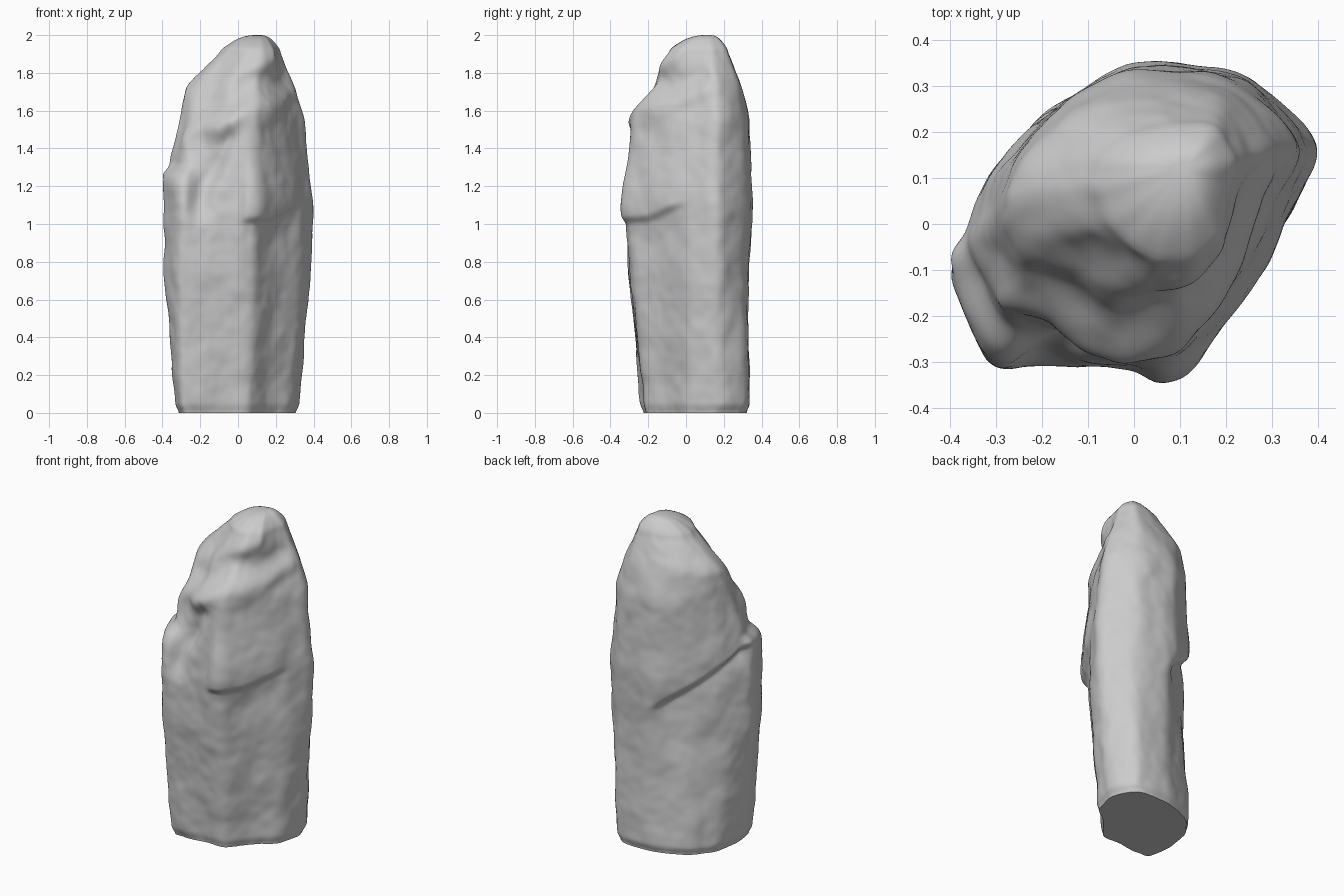
import bpy, bmesh, math
from mathutils import Vector, noise

if "Cube" in bpy.data.objects:
    bpy.data.objects.remove(bpy.data.objects["Cube"])

# Cross-sections, 12 matching corners each, running left -> front -> right -> back
SECTIONS = [
    (0.00, [(-.325, -.11), (-.30, -.23), (-.20, -.23), (-.08, -.215), (.06, -.22), (.15, -.09),
            (.28, .01), (.325, .18), (.25, .33), (.02, .33), (-.195, .25), (-.30, .12)]),
    (0.70, [(-.395, -.10), (-.32, -.285), (-.20, -.295), (-.08, -.29), (.09, -.275), (.18, -.14),
            (.33, .0), (.385, .17), (.25, .315), (.03, .33), (-.155, .22), (-.32, .05)]),
    (1.08, [(-.405, -.09), (-.31, -.315), (-.18, -.305), (-.08, -.31), (.09, -.33), (.19, -.19),
            (.32, -.01), (.41, .17), (.24, .33), (-.01, .355), (-.19, .225), (-.33, .08)]),
    (1.57, [(-.31, .0), (-.255, -.13), (-.17, -.17), (-.08, -.275), (.09, -.28), (.19, -.16),
            (.28, .01), (.36, .17), (.22, .31), (-.01, .335), (-.17, .245), (-.27, .12)]),
    (1.75, [(-.265, .06), (-.21, -.02), (-.11, -.06), (-.03, -.14), (.09, -.16), (.17, -.08),
            (.23, .02), (.305, .16), (.18, .285), (0, .285), (-.15, .235), (-.23, .14)]),
    (1.93, [(-.075, .08), (-.05, .0), (.0, -.05), (.06, -.08), (.13, -.07), (.18, -.02),
            (.20, .06), (.215, .13), (.18, .205), (.09, .215), (.0, .185), (-.055, .14)]),
]
SEG = 15                      # subdivisions between corners
N = 12 * SEG
PEAK = Vector((.11, .12))


def corners_at(z):
    z = max(0.0, min(1.93, z))
    for (z0, a), (z1, b) in zip(SECTIONS, SECTIONS[1:]):
        if z <= z1:
            t = (z - z0) / (z1 - z0)
            return [Vector(p).lerp(Vector(q), t) for p, q in zip(a, b)]
    return [Vector(p) for p in SECTIONS[-1][1]]


def ring_at(z):
    """Slightly rounded section outline at height z."""
    h = 0.03
    layers = [corners_at(z + d) for d in (-h, 0, h)]
    pts = [(a + b + c) / 3 * 1.015 for a, b, c in zip(*layers)]
    ring = [pts[i].lerp(pts[(i + 1) % 12], k / SEG) for i in range(12) for k in range(SEG)]
    w = 3
    for _ in range(2):
        ring = [sum((ring[(i + d) % N] for d in range(-w, w + 1)), Vector((0, 0))) / (2 * w + 1)
                for i in range(N)]
    return ring


def step(a, b, x):
    t = max(0.0, min(1.0, (x - a) / (b - a)))
    return t * t * (3 - 2 * t)


def bell(x, c, w):
    return math.exp(-((x - c) / w) ** 2)


def ledges(x, y, z, n):
    """Outward offset from broken slabs, grooves and shelves."""
    d = 0.0
    # overhanging slab on the back left: face below its diagonal edge is cut back
    w = -(x + y) * .7071
    line = 1.04 + 0.64 * w
    mask = step(.3, .8, n.dot(Vector((-.7071, .7071)))) * step(-.28, -.12, w) * (1 - step(.27, .38, w))
    d -= mask * .04 * math.exp(-max(0, line - z) / .2) * (1 - step(line - .02, line + .03, z))
    d += mask * .01 * step(line, line + .03, z) * (1 - step(line + .1, line + .45, z))
    # overhanging block on the front right
    line = 1.01 + .35 * max(0, x - .08) + .012 * math.sin(25 * x)
    mask = step(.0, .06, x) * (1 - step(.27, .34, x)) * step(.1, .5, n.dot(Vector((.6, -.8))))
    d += mask * .026 * step(line - .025, line + .015, z) * (1 - step(1.1, 1.45, z))
    d -= mask * .015 * bell(z, line - .12, .13)
    front = step(.2, .6, -n.y)
    # groove beside the block, hooked over at the top
    gx = -.2 + .14 * step(1.1, 1.5, z)
    top = 1.5 - .6 * abs(x + .05)
    d -= front * .035 * bell(x, gx, .055) * step(.98, 1.12, z) * (1 - step(top - .05, top + .05, z))
    # chipped shoulder on the front left
    left = step(.5, .85, n.dot(Vector((-.7071, -.7071)))) * step(.2, .3, -x)
    d += left * .04 * step(1.05, 1.24, z) * (1 - step(1.25, 1.32, z))
    # irregular shelves climbing to the crest
    shelf = 1.63 + .45 * x + .03 * math.sin(22 * x)
    d += front * .02 * bell(z, shelf - .06, .06)
    d -= front * .012 * bell(z, shelf + .06, .06)
    d += front * .018 * bell(z, 1.83 + .5 * (x - .08), .06)
    return d


def rough(p):
    q = Vector((p.x, p.y, p.z * .75))
    return (.007 * noise.noise(q * 4.5) + .008 * noise.noise(q * 9 + Vector((3, 7, 1)))
            + .003 * noise.noise(q * 22))


# Loft the stone
bm = bmesh.new()
rings = []
STEPS = 190
heights = [(1.93 * i / STEPS, 1.0) for i in range(STEPS + 1)]
heights += [(1.942, .93), (1.956, .84), (1.97, .73), (1.983, .6), (1.992, .46), (1.998, .32), (2.0, .16)]
for z, s in heights:
    ring = ring_at(z)
    s *= 1 - .05 * (1 - step(0, .05, z))          # worn bottom edge
    c = PEAK * step(1.5, 1.9, z)
    verts = []
    for i, p in enumerate(ring):
        t = ring[(i + 3) % N] - ring[i - 3]
        n = Vector((t.y, -t.x)).normalized()
        d = ledges(p.x, p.y, z, n) + rough(Vector((p.x, p.y, z)))
        q = c + (p - c) * s + n * d * s
        verts.append(bm.verts.new((q.x, q.y, z)))
    rings.append(verts)
for a, b in zip(rings, rings[1:]):
    for i in range(N):
        j = (i + 1) % N
        bm.faces.new((a[i], a[j], b[j], b[i]))
bm.faces.new(rings[-1])
bm.faces.new(rings[0][::-1])
# soften the fractures a little
inner = [v for r in rings[2:-1] for v in r]
for _ in range(3):
    bmesh.ops.smooth_vert(bm, verts=inner, factor=.5, use_axis_x=True, use_axis_y=True, use_axis_z=True)
bmesh.ops.recalc_face_normals(bm, faces=bm.faces)

mesh = bpy.data.meshes.new("standing_stone")
bm.to_mesh(mesh)
bm.free()
stone = bpy.data.objects.new("standing_stone", mesh)
bpy.context.collection.objects.link(stone)
bpy.context.view_layer.objects.active = stone
stone.select_set(True)
bpy.ops.object.shade_smooth_by_angle(angle=math.radians(50))
